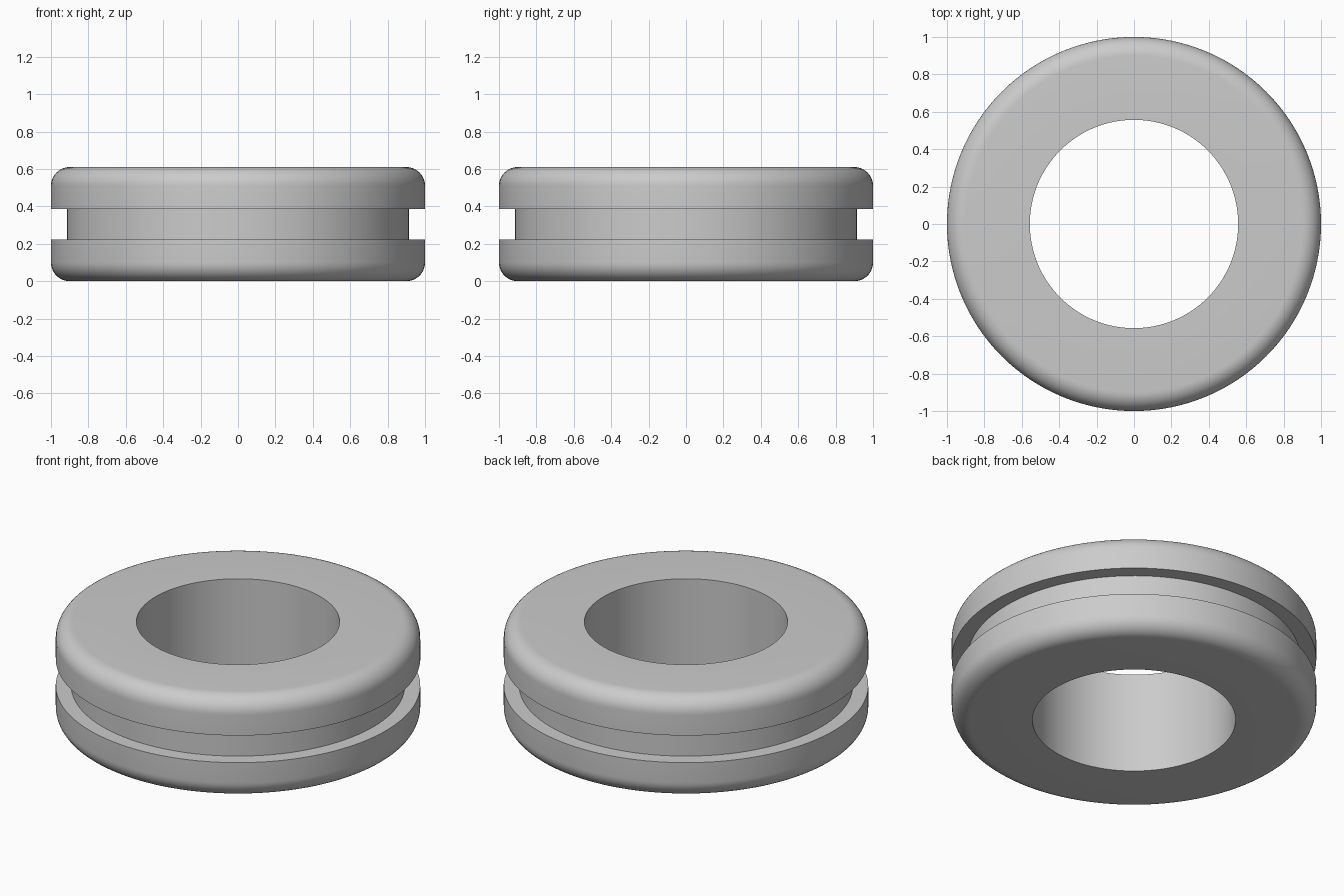
import bpy, bmesh, math

cube = bpy.data.objects.get("Cube")
if cube:
    bpy.data.objects.remove(cube)

HEIGHT, OUTER, HOLE, GROOVE = 0.61, 1.0, 0.557, 0.915
GROOVE_LOW, GROOVE_HIGH = 0.223, 0.387
FILLET, ARC_STEPS, SEGMENTS = 0.1, 10, 128

# Rubber material
grey = bpy.data.materials.new("grey rubber")
grey.use_nodes = True
colour = (0.6, 0.6, 0.6, 1)
grey.diffuse_color = colour
grey.node_tree.nodes["Principled BSDF"].inputs["Base Color"].default_value = colour


def rounded_corner(centre_z, start):
    """Quarter arc on the outer rim, as (radius, height) points."""
    angles = [math.radians(start + 90 * i / ARC_STEPS) for i in range(ARC_STEPS + 1)]
    return [(OUTER - FILLET + FILLET * math.cos(a), centre_z + FILLET * math.sin(a))
            for a in angles]


# Closed cross-section: bore, lower flange, groove, upper flange
profile = [(HOLE, 0)]
profile += rounded_corner(FILLET, -90)
profile += [(OUTER, GROOVE_LOW), (GROOVE, GROOVE_LOW),
            (GROOVE, GROOVE_HIGH), (OUTER, GROOVE_HIGH)]
profile += rounded_corner(HEIGHT - FILLET, 0)
profile += [(HOLE, HEIGHT)]

# Revolve the section into a ring
bm = bmesh.new()
verts = [bm.verts.new((r, 0, z)) for r, z in profile]
edges = [bm.edges.new((v, verts[(i + 1) % len(verts)])) for i, v in enumerate(verts)]
bmesh.ops.spin(bm, geom=verts + edges, cent=(0, 0, 0), axis=(0, 0, 1),
               angle=math.tau, steps=SEGMENTS, use_merge=False)
bmesh.ops.remove_doubles(bm, verts=bm.verts[:], dist=0.0001)
bmesh.ops.recalc_face_normals(bm, faces=bm.faces[:])
mesh = bpy.data.meshes.new("grommet_ring")
bm.to_mesh(mesh)
bm.free()
mesh.materials.append(grey)

ring = bpy.data.objects.new("grommet_ring", mesh)
bpy.context.collection.objects.link(ring)
bpy.ops.object.select_all(action="DESELECT")
ring.select_set(True)
bpy.context.view_layer.objects.active = ring
bpy.ops.object.shade_smooth_by_angle(angle=math.radians(30))
